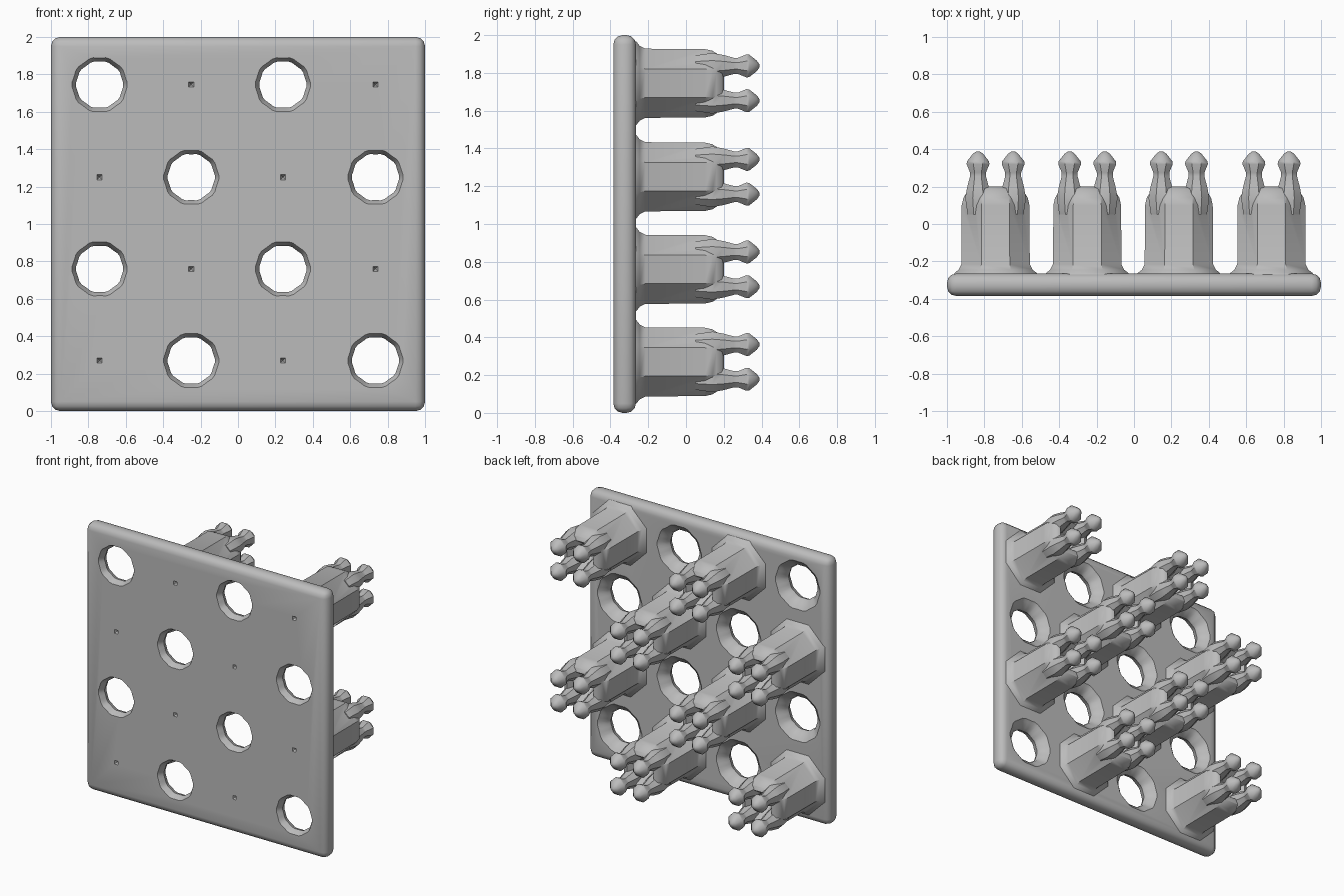
import bpy, bmesh, math
from mathutils import Vector

cube = bpy.data.objects.get("Cube")
if cube:
    bpy.data.objects.remove(cube, do_unlink=True)

grey = bpy.data.materials.new("mid grey")
grey.use_nodes = True
colour = (0.5, 0.5, 0.5, 1)
grey.diffuse_color = colour
grey.node_tree.nodes["Principled BSDF"].inputs["Base Color"].default_value = colour

GRID = [-0.74, -0.25, 0.24, 0.735]
ROWS = [0.27, 0.76, 1.25, 1.745]


def finish(name, bm):
    bmesh.ops.recalc_face_normals(bm, faces=bm.faces)
    mesh = bpy.data.meshes.new(name)
    bm.to_mesh(mesh)
    bm.free()
    mesh.materials.append(grey)
    obj = bpy.data.objects.new(name, mesh)
    bpy.context.collection.objects.link(obj)
    return obj


def lathe(bm, profile, sides, x=0, z=0, wave=0, lobes=8):
    """Turn (y, radius) points about the y axis; wave scallops the rim."""
    rings = []
    for y, r in profile:
        ring = []
        for i in range(sides):
            a = 2 * math.pi * (i + 0.5) / sides
            rr = r * (1 + wave * math.cos(lobes * a))
            ring.append(bm.verts.new((x + rr * math.cos(a), y, z + rr * math.sin(a))))
        rings.append(ring)
    for a, b in zip(rings, rings[1:]):
        for i in range(sides):
            j = (i + 1) % sides
            bm.faces.new((a[i], a[j], b[j], b[i]))
    bm.faces.new(rings[0])
    bm.faces.new(rings[-1])


def boolean(obj, other, operation):
    mod = obj.modifiers.new(operation.title(), 'BOOLEAN')
    mod.operation = operation
    mod.solver = 'EXACT'
    mod.object = other
    bpy.context.view_layer.objects.active = obj
    bpy.ops.object.modifier_apply(modifier=mod.name)
    bpy.data.objects.remove(other, do_unlink=True)


def smooth(obj, angle):
    bpy.ops.object.select_all(action='DESELECT')
    obj.select_set(True)
    bpy.context.view_layer.objects.active = obj
    bpy.ops.object.shade_smooth_by_angle(angle=math.radians(angle))


# Plate with bevelled rim
bm = bmesh.new()
bmesh.ops.create_cube(bm, size=1)
bmesh.ops.scale(bm, vec=(2, 0.12, 2), verts=bm.verts)
bmesh.ops.translate(bm, vec=(0, -0.325, 1), verts=bm.verts)
bmesh.ops.bevel(bm, geom=bm.edges[:], offset=0.05, segments=3,
                profile=0.5, affect='EDGES')
plate = finish("plate", bm)

# Scalloped flaring holes and small dimples alternate over the grid
hole = [(-0.40, 0.155), (-0.37, 0.137), (-0.34, 0.125),
        (-0.31, 0.133), (-0.28, 0.165), (-0.25, 0.2)]
dimple = [(-0.40, 0.03), (-0.36, 0.002)]
bm = bmesh.new()
spots = []
for i, x in enumerate(GRID):
    for j, z in enumerate(ROWS):
        if (i + j) % 2:
            lathe(bm, hole, 40, x, z, wave=0.02, lobes=10)
        else:
            lathe(bm, dimple, 4, x, z)
            spots.append((x, z))
boolean(plate, finish("hole_cutter", bm), 'DIFFERENCE')
smooth(plate, 35)

# Octagonal peg body with flared foot and hollowed tip
k = 1 / math.cos(math.pi / 8)
body = [(-0.275, 0.225), (-0.262, 0.22), (-0.245, 0.198), (-0.215, 0.183),
        (0.10, 0.181), (0.14, 0.172), (0.19, 0.14), (0.2, 0.11), (0.06, 0.02)]
bm = bmesh.new()
lathe(bm, [(y, r * k) for y, r in body], 8)
peg = finish("peg", bm)

# Four prongs with pointed heads
prong = [(0.05, 0.06), (0.14, 0.074), (0.2, 0.062), (0.255, 0.046), (0.275, 0.046),
         (0.32, 0.066), (0.335, 0.064), (0.375, 0.03), (0.388, 0.01)]
for sx in (-1, 1):
    for sz in (-1, 1):
        bm = bmesh.new()
        lathe(bm, prong, 8, sx * 0.094, sz * 0.092)
        boolean(peg, finish("prong", bm), 'UNION')
smooth(peg, 40)

# Repeat the peg on every free grid spot
for n, (x, z) in enumerate(spots):
    copy = peg if n == 0 else peg.copy()
    if n:
        copy.name = f"peg_{n + 1}"
        bpy.context.collection.objects.link(copy)
    copy.location = Vector((x, 0, z))
